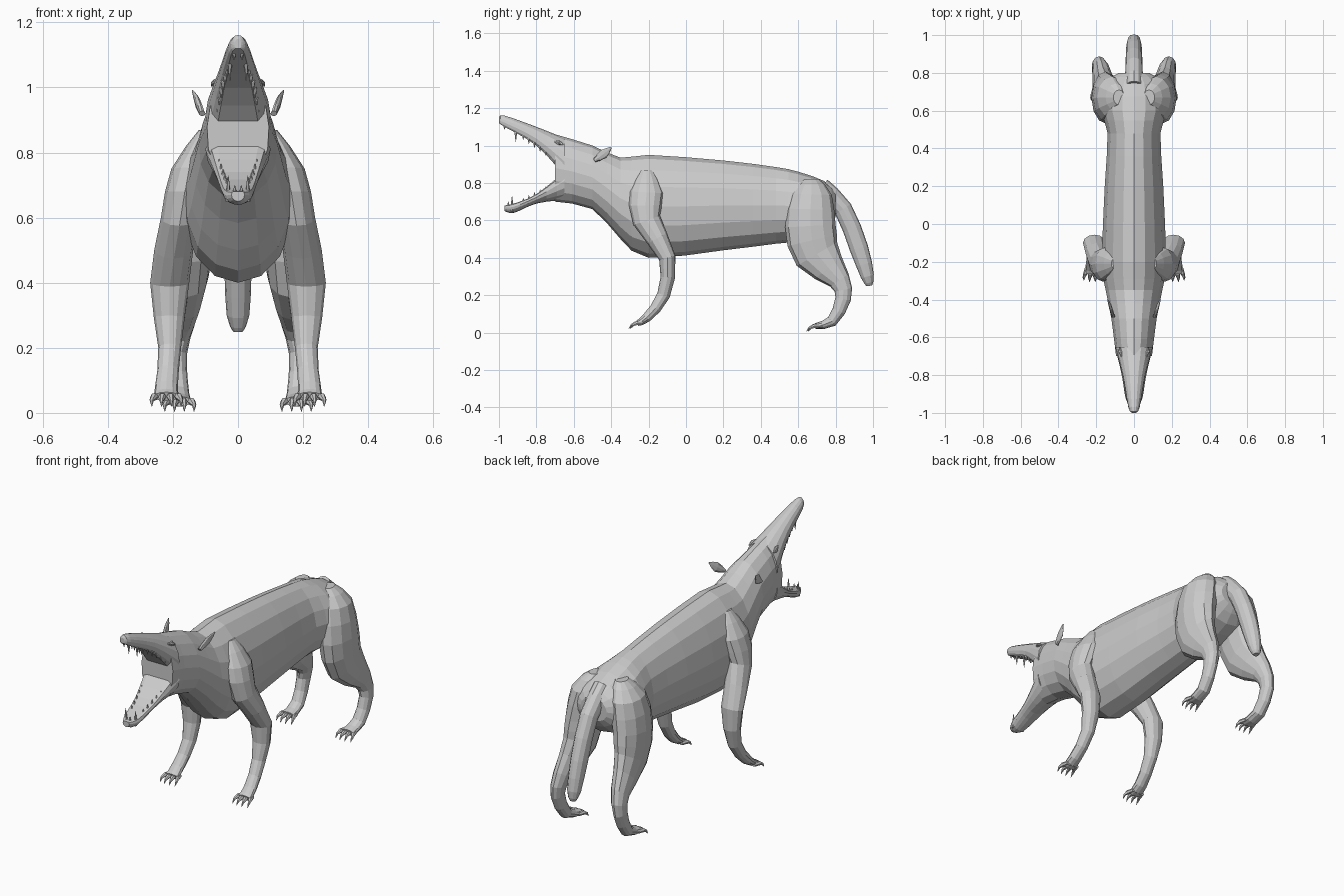
import bpy
from math import sin, cos, pi
from mathutils import Vector

cube = bpy.data.objects.get("Cube")
if cube:
    bpy.data.objects.remove(cube)

grey = bpy.data.materials.new("light grey hide")
grey.use_nodes = True
colour = (0.6, 0.6, 0.6, 1)
grey.diffuse_color = colour
grey.node_tree.nodes["Principled BSDF"].inputs["Base Color"].default_value = colour


def smooth_path(stations, steps):
    """Pass a smooth curve through every column of the stations."""
    last = len(stations) - 1
    path = []
    for k in range(last):
        before, start = stations[max(k - 1, 0)], stations[k]
        end, after = stations[k + 1], stations[min(k + 2, last)]
        for step in range(steps):
            t = step / steps
            row = []
            for a, b, c, d in zip(before, start, end, after):
                leave, arrive = (c - a) / 2, (d - b) / 2
                bend = (1 - t) * (leave - c + b) + t * (c - b - arrive)
                row.append(b + t * (c - b) + t * (1 - t) * bend)
            path.append(row)
    path.append(stations[last])
    return path


def skin(name, rings):
    """Join equal rings of points into a closed, flat-shaded tube."""
    sides = len(rings[0])
    points = [point for ring in rings for point in ring]
    faces = [range(sides), range(len(points) - sides, len(points))]
    for first in range(0, len(points) - sides, sides):
        for i in range(sides):
            a, b = first + i, first + (i + 1) % sides
            faces.append((a, b, b + sides, a + sides))
    mesh = bpy.data.meshes.new(name)
    mesh.from_pydata(points, [], [list(face) for face in faces])
    mesh.materials.append(grey)
    obj = bpy.data.objects.new(name, mesh)
    bpy.context.collection.objects.link(obj)
    bpy.context.view_layer.objects.active = obj
    obj.select_set(True)
    bpy.ops.object.mode_set(mode='EDIT')
    bpy.ops.mesh.select_all(action='SELECT')
    bpy.ops.mesh.normals_make_consistent(inside=False)
    bpy.ops.object.mode_set(mode='OBJECT')
    obj.select_set(False)


def angles(sides):
    return [2 * pi * i / sides for i in range(sides)]


def hull(name, stations, low=-1, high=1, egg=0, steps=2):
    """Upright sections given as (y, top, bottom, half width)."""
    rings = []
    for y, top, bottom, width in smooth_path(stations, steps):
        ring = []
        for a in angles(16):
            level = (min(max(cos(a), low), high) - low) / (high - low)
            x = width * sin(a) * (1 - egg * cos(a))
            ring.append((x, y, bottom + level * (top - bottom)))
        rings.append(ring)
    skin(name, rings)


def limb(name, stations, side=1, sides=12, steps=2):
    """Sections square to a path, given as (x, y, z, half width, half depth)."""
    path = smooth_path(stations, steps)
    centres = [Vector(station[:3]) for station in path]
    rings = []
    for k, (x, y, z, width, depth) in enumerate(path):
        run = centres[min(k + 1, len(path) - 1)] - centres[max(k - 1, 0)]
        across = Vector((0, -run.z, run.y)).normalized() * depth
        rings.append([(side * (x + width * cos(a)),
                       y + across.y * sin(a),
                       z + across.z * sin(a)) for a in angles(sides)])
    skin(name, rings)


def foot(name, ankle, side):
    """Four splayed toes, each ending in a downturned claw."""
    x, y, z = ankle
    for toe in range(4):
        spread = toe - 1.5
        front = y + .008 * abs(spread)
        limb(f"{name}_toe_{toe + 1}", [
            (x + .02 * spread, y + .03, z, .01, .01),
            (x + .025 * spread, front - .015, z, .012, .012),
            (x + .03 * spread, front - .035, z - .01, .007, .007),
            (x + .03 * spread, front - .05, z - .03, .001, .001)], side, 6, 1)


def tooth(name, x, y, z, length, side):
    """A spike from the gum, pointing up or down by the sign of its length."""
    limb(name, [(x, y, z - length / 3, .008, .01),
                (x, y, z, .008, .01),
                (x, y, z + length, .001, .001)], side, 6, 1)


# Trunk, neck and back of the head
hull("body", [
    (-.7, 1.06, .7, .095), (-.5, 1, .66, .12), (-.35, .935, .5, .15),
    (-.2, .95, .4, .17), (.2, .92, .44, .155), (.48, .885, .475, .14),
    (.6, .86, .49, .175), (.74, .81, .54, .16), (.8, .75, .62, .08)], egg=.1)

# Open jaws, flat on the inner side
hull("upper_jaw", [(-1, 1.15, 1.12, .01), (-.97, 1.16, 1.1, .03),
                   (-.8, 1.1, 1, .06), (-.65, 1.04, .84, .1)], low=-.6, steps=3)
hull("lower_jaw", [(-.97, .68, .65, .02), (-.92, .69, .64, .045),
                   (-.8, .74, .69, .065), (-.65, .86, .71, .1)], high=.5, steps=3)

# Tail
limb("tail", [(0, .72, .77, .05, .06), (0, .84, .66, .045, .05),
              (0, .925, .45, .042, .05), (0, .97, .3, .035, .035),
              (0, .98, .25, .015, .015)])

legs = {
    "front": [(.1, -.21, .87, .02, .03), (.145, -.21, .75, .06, .09),
              (.18, -.21, .6, .057, .075), (.21, -.1, .4, .06, .045),
              (.21, -.12, .2, .035, .035), (.22, -.21, .08, .035, .025),
              (.22, -.26, .05, .04, .015)],
    "hind": [(.08, .67, .82, .03, .04), (.115, .67, .74, .08, .11),
             (.145, .665, .57, .08, .135), (.155, .7, .42, .065, .125),
             (.175, .82, .28, .045, .06), (.19, .84, .18, .033, .042),
             (.185, .78, .06, .035, .03), (.18, .69, .035, .04, .015)]}

for side, word in ((1, "left"), (-1, "right")):
    # Legs and feet
    for place, stations in legs.items():
        limb(f"{word}_{place}_leg", stations, side)
        foot(f"{word}_{place}", stations[-1][:3], side)

    # Leaf-shaped ears
    limb(f"{word}_ear", [(.11, -.49, .92, .01, .01), (.125, -.44, .955, .008, .025),
                         (.14, -.4, .99, .002, .004)], side, 8)

    # Eyes: a bead within raised lids
    for part, size, out in (("eyelid", .025, .07), ("eye", .015, .074)):
        limb(f"{word}_{part}", [
            (out - .005, -.68 - size, 1.02, .004, .003),
            (out, -.68, 1.015, .009, size / 2),
            (out + .005, -.68 + size, 1.005, .004, .003)], side, 8)

    # Fangs at the tips of the jaws, then rows of smaller teeth
    tooth(f"{word}_upper_incisor", .012, -.97, 1.11, -.025, side)
    tooth(f"{word}_upper_fang", .025, -.91, 1.08, -.06, side)
    tooth(f"{word}_lower_incisor", .01, -.95, .67, .03, side)
    tooth(f"{word}_lower_fang", .03, -.93, .67, .06, side)
    for t in range(6):
        back = .03 * t
        x, y = .034 + back / 5, back - .87
        tooth(f"{word}_upper_tooth_{t + 1}", x, y, 1.06 - .7 * back, -.03, side)
        tooth(f"{word}_lower_tooth_{t + 1}", x, y, .69 + back / 2, .03, side)
